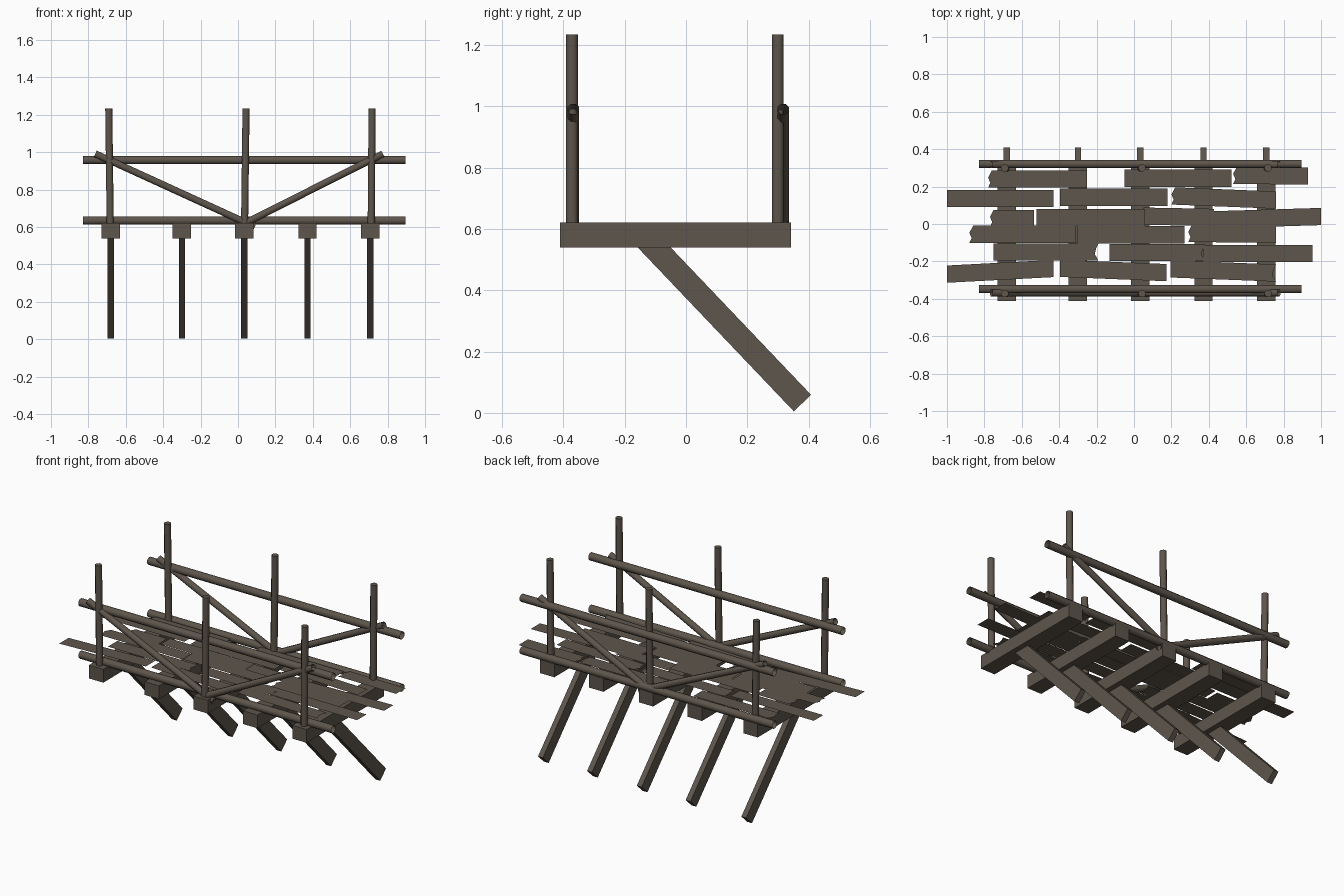
import bpy, bmesh, math
from mathutils import Vector

if "Cube" in bpy.data.objects:
    bpy.data.objects.remove(bpy.data.objects["Cube"])

wood = bpy.data.materials.new("weathered brown wood")
wood.diffuse_color = (0.112, 0.092, 0.072, 1)
wood.use_nodes = True
wood.node_tree.nodes["Principled BSDF"].inputs["Base Color"].default_value = wood.diffuse_color


def finish(name, bm, smooth=False):
    me = bpy.data.meshes.new(name)
    bm.to_mesh(me)
    bm.free()
    me.materials.append(wood)
    ob = bpy.data.objects.new(name, me)
    bpy.context.collection.objects.link(ob)
    if smooth:
        bpy.ops.object.select_all(action='DESELECT')
        ob.select_set(True)
        bpy.context.view_layer.objects.active = ob
        bpy.ops.object.shade_smooth_by_angle(angle=math.radians(50))
    return ob


def box(name, centre, size, rot_x=0):
    bm = bmesh.new()
    bmesh.ops.create_cube(bm, size=1)
    for v in bm.verts:
        v.co = Vector(a * b for a, b in zip(v.co, size))
    ob = finish(name, bm)
    ob.location = centre
    ob.rotation_euler.x = rot_x
    return ob


def pole(name, a, b, r, caps=True):
    a, b = Vector(a), Vector(b)
    d = b - a
    bm = bmesh.new()
    bmesh.ops.create_cone(bm, cap_ends=caps, segments=8, radius1=r,
                          radius2=r, depth=d.length)
    # turn the octagon so flat sides face the axes
    for v in bm.verts:
        x, y = v.co.x, v.co.y
        c, s = math.cos(math.pi / 8), math.sin(math.pi / 8)
        v.co.x, v.co.y = c * x - s * y, s * x + c * y
    ob = finish(name, bm, True)
    ob.location = (a + b) / 2
    ob.rotation_mode = 'QUATERNION'
    ob.rotation_quaternion = d.to_track_quat('Z', 'Y')
    return ob


# cross beams and slanted struts below the deck
top, foot = Vector((-0.142, 0.58)), Vector((0.38, 0.032))
mid, run = (top + foot) / 2, foot - top
for x in (-0.68, -0.30, 0.033, 0.372, 0.707):
    box("cross_beam", (x, -0.034, 0.58), (0.098, 0.754, 0.082))
    box("slanted_strut", (x, mid.x, mid.y), (0.033, run.length, 0.078),
        math.atan2(run.y, run.x))

# two railings: posts, rails and diagonals
for side, y_post, y_rail, y_diag in (("front", -0.372, -0.348, -0.368),
                                     ("back", 0.300, 0.321, 0.317)):
    for xb, xt in ((-0.683, -0.691), (0.035, 0.043), (0.712, 0.717)):
        pole(side + "_post", (xb, y_post, 0.60), (xt, y_post, 1.235), 0.0205)
    for z in (0.958, 0.635):
        pole(side + "_rail", (-0.83, y_rail, z), (0.895, y_rail, z), 0.0235, False)
    pole(side + "_diagonal", (-0.763, y_diag, 0.992), (0.09, y_diag, 0.602), 0.02, False)
    pole(side + "_diagonal", (0.775, y_diag, 0.992), (0.03, y_diag, 0.617), 0.02, False)

# deck boards: x0, x1, centre y at each end, broken left, broken right
boards = [
    (-0.78, -0.25, 0.24, 0.24, 1, 0), (-0.05, 0.52, 0.245, 0.245, 0, 0),
    (0.53, 0.93, 0.26, 0.257, 1, 0),
    (-1.0, -0.43, 0.137, 0.137, 0, 0), (-0.395, 0.18, 0.143, 0.143, 0, 0),
    (0.20, 0.76, 0.15, 0.128, 1, 0),
    (-0.77, -0.535, 0.03, 0.03, 1, 0), (-0.52, 0.06, 0.035, 0.035, 0, 0),
    (0.05, 0.43, 0.042, 0.035, 0, 1), (0.41, 1.0, 0.022, 0.04, 0, 0),
    (-0.88, -0.31, -0.055, -0.055, 1, 0), (-0.305, 0.27, -0.057, -0.057, 0, 0),
    (0.29, 0.76, -0.05, -0.055, 1, 0),
    (-0.75, -0.19, -0.15, -0.15, 0, 1), (-0.13, 0.38, -0.152, -0.152, 0, 1),
    (0.37, 0.955, -0.158, -0.158, 0, 0),
    (-1.0, -0.43, -0.268, -0.238, 0, 0), (-0.395, 0.175, -0.237, -0.26, 0, 0),
    (0.195, 0.76, -0.24, -0.262, 0, 1),
]
W = 0.046
for i, (x0, x1, ya, yb, bl, br) in enumerate(boards):
    bm = bmesh.new()
    z = 0.644 + 0.003 * (i % 4)
    pts = [(x0, ya - W), (x1, yb - W)]
    if br:
        pts += [(x1 - 0.02, yb - 0.01), (x1 - 0.012, yb + 0.02)]
    pts += [(x1, yb + W), (x0 + 0.02 * bl, ya + W)]
    if bl:
        pts += [(x0, ya + 0.008), (x0 + 0.012, ya - 0.02)]
    bm.faces.new([bm.verts.new((px, py, z)) for px, py in pts])
    finish("deck_board", bm)
